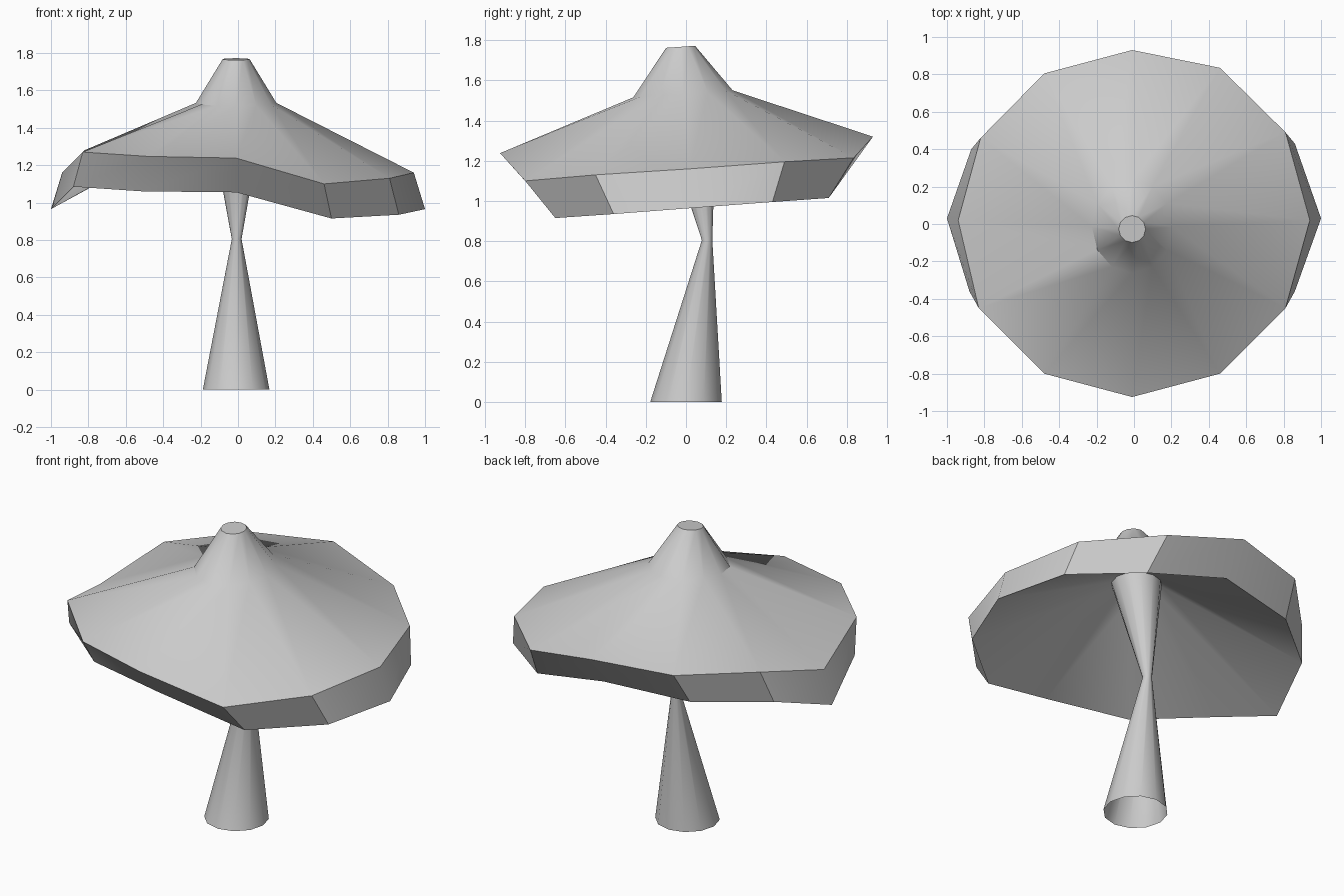
import bpy, bmesh
from math import cos, sin, radians

if "Cube" in bpy.data.objects:
    bpy.data.objects.remove(bpy.data.objects["Cube"])

N = 12


def ring(cx, cy, z, rx, ry, tilt=0.0):
    """Twelve points on an ellipse, optionally tilted along y."""
    pts = []
    for i in range(N):
        a = radians(30 * i)
        y = cy + ry * sin(a)
        pts.append((cx + rx * cos(a), y, z + tilt * (y - cy)))
    return pts


def loft(name, rings, sharp, cap_top=False):
    """Join a stack of rings into an open shell."""
    bm = bmesh.new()
    loops = [[bm.verts.new(p) for p in r] for r in rings]
    for lo, hi in zip(loops, loops[1:]):
        for i in range(N):
            j = (i + 1) % N
            bm.faces.new((lo[i], lo[j], hi[j], hi[i]))
    if cap_top:
        bm.faces.new(loops[-1])
    mesh = bpy.data.meshes.new(name)
    bm.to_mesh(mesh)
    bm.free()
    obj = bpy.data.objects.new(name, mesh)
    bpy.context.collection.objects.link(obj)
    bpy.ops.object.select_all(action='DESELECT')
    obj.select_set(True)
    bpy.context.view_layer.objects.active = obj
    bpy.ops.object.shade_smooth_by_angle(angle=radians(sharp))
    return obj


# Stem: pinched and bent at the neck, flaring again up to the gills
stem_top = ring(-0.01, 0.01, 1.44, 0.14, 0.14)
loft("stem", [
    ring(-0.01, 0.00, 0.00, 0.178, 0.178),
    ring(-0.007, 0.105, 0.805, 0.026, 0.026),
    stem_top,
], 60)

# Cap: gills rise from the wavy skirt edge to the stem top,
# points run counter-clockwise from +x
skirt_edge = [
    (1.00, 0.03, 0.965), (0.86, 0.43, 0.995), (0.50, 0.71, 1.015),
    (0.00, 0.79, 1.13), (-0.51, 0.69, 1.105), (-0.87, 0.40, 1.09),
    (-1.00, 0.03, 0.965), (-0.88, -0.36, 1.085), (-0.51, -0.65, 1.06),
    (-0.01, -0.76, 1.055), (0.50, -0.65, 0.915), (0.86, -0.36, 0.935),
]
rim = [
    (0.94, 0.02, 1.16), (0.81, 0.49, 1.195), (0.46, 0.835, 1.215),
    (-0.01, 0.93, 1.32), (-0.48, 0.805, 1.30), (-0.82, 0.46, 1.28),
    (-0.94, 0.02, 1.16), (-0.83, -0.45, 1.27), (-0.48, -0.80, 1.247),
    (-0.01, -0.925, 1.238), (0.46, -0.80, 1.10), (0.81, -0.45, 1.13),
]
loft("cap", [
    stem_top,
    skirt_edge,
    rim,
    ring(-0.01, -0.015, 1.533, 0.215, 0.247, 0.07),
    ring(-0.01, -0.027, 1.767, 0.072, 0.072, 0.07),
], 35, cap_top=True)
